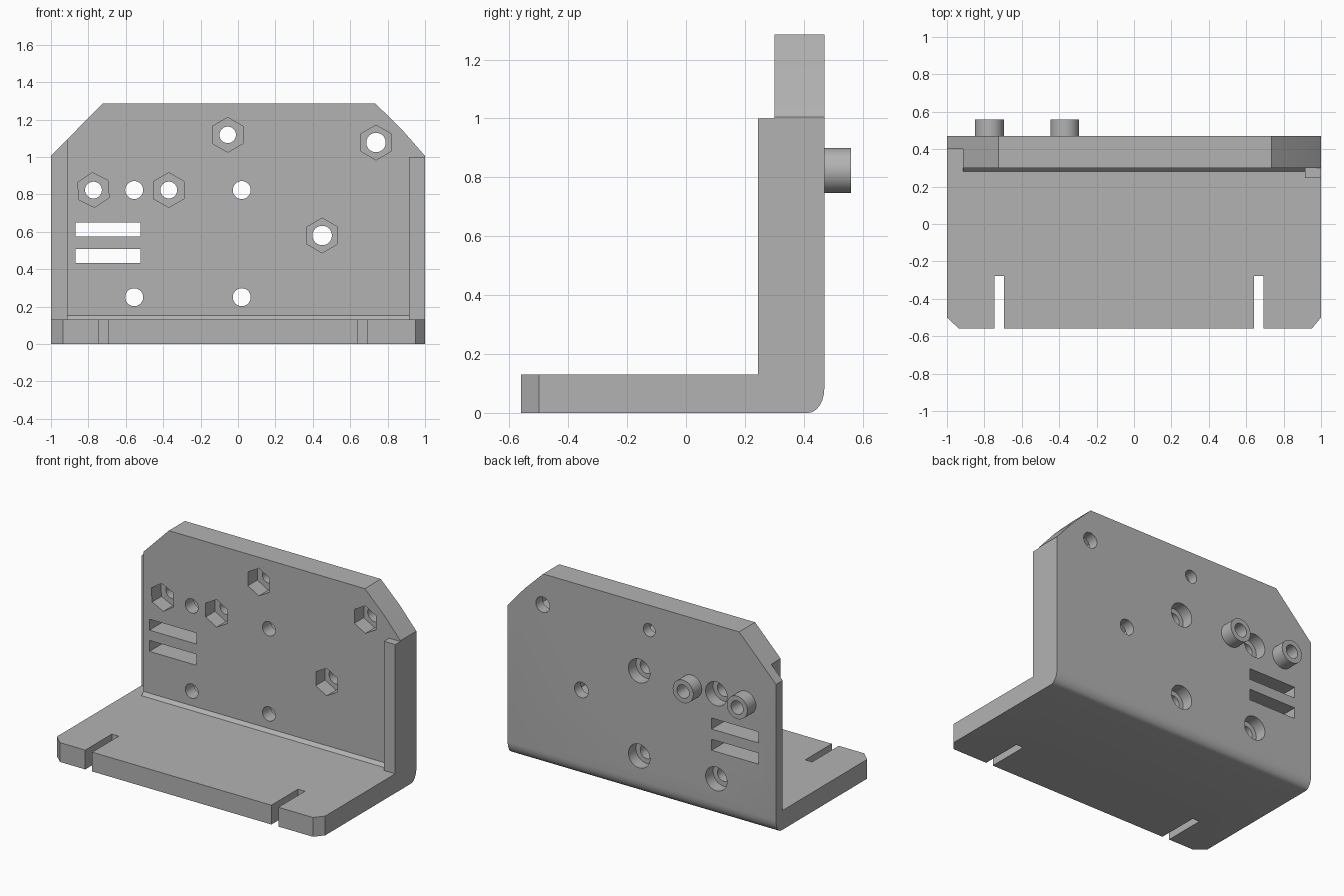
import bpy
import math

if "Cube" in bpy.data.objects:
    bpy.data.objects.remove(bpy.data.objects["Cube"])

grey = bpy.data.materials.new("plain grey")
grey.use_nodes = True
COLOUR = (0.45, 0.45, 0.45, 1)
grey.diffuse_color = COLOUR
grey.node_tree.nodes["Principled BSDF"].inputs["Base Color"].default_value = COLOUR


def prism(name, points, axis, low, high):
    """Extrude a 2D outline along an axis; points hold the other two coordinates."""
    n = len(points)
    place = {"x": lambda p, d: (d, p[0], p[1]),
             "y": lambda p, d: (p[0], d, p[1]),
             "z": lambda p, d: (p[0], p[1], d)}[axis]
    verts = [place(p, d) for d in (low, high) for p in points]
    faces = [tuple(range(n))[::-1], tuple(range(n, 2 * n))]
    faces += [(i, (i + 1) % n, (i + 1) % n + n, i + n) for i in range(n)]
    mesh = bpy.data.meshes.new(name)
    mesh.from_pydata(verts, [], faces)
    mesh.materials.append(grey)
    obj = bpy.data.objects.new(name, mesh)
    bpy.context.collection.objects.link(obj)
    # Make the normals point outwards
    bpy.context.view_layer.objects.active = obj
    bpy.ops.object.select_all(action="DESELECT")
    obj.select_set(True)
    bpy.ops.object.mode_set(mode="EDIT")
    bpy.ops.mesh.select_all(action="SELECT")
    bpy.ops.mesh.normals_make_consistent(inside=False)
    bpy.ops.object.mode_set(mode="OBJECT")
    return obj


def rect(u0, u1, v0, v1):
    return [(u0, v0), (u1, v0), (u1, v1), (u0, v1)]


def ring(x, z, radius, sides, turn=0):
    angles = [math.tau * i / sides + turn for i in range(sides)]
    return [(x + radius * math.cos(a), z + radius * math.sin(a)) for a in angles]


def combine(body, tool, operation="DIFFERENCE"):
    """Apply a boolean and remove the tool."""
    mod = body.modifiers.new(tool.name, "BOOLEAN")
    mod.operation = operation
    mod.solver = "EXACT"
    mod.object = tool
    bpy.context.view_layer.objects.active = body
    bpy.ops.object.modifier_apply(modifier=mod.name)
    bpy.data.objects.remove(tool)


FLOOR, FRONT, BACK = 0.13, 0.30, 0.47
TOP = 1.285

# L-shaped bracket with rounded heel and small inner fillet
heel = [(BACK - 0.055 + 0.055 * math.sin(a), 0.085 - 0.085 * math.cos(a))
        for a in [math.radians(15 * i) for i in range(7)]]
bracket = prism("angle_bracket", [(-0.56, 0)] + heel + [
    (BACK, TOP), (FRONT, TOP), (FRONT, FLOOR + 0.022),
    (FRONT - 0.02, FLOOR), (-0.56, FLOOR)], "x", -1, 1)

# Side ridge on the wall
combine(bracket, prism("side_ridge", rect(0.915, 1, 0.245, 0.35), "z", 0.08, 1.0), "UNION")

# Recess along the opposite side
combine(bracket, prism("side_recess", rect(-1.1, -0.915, 0.1, 0.4), "z", FLOOR, 1.5))

# Cut upper corners of the wall
combine(bracket, prism("left_corner", [
    (0.735, TOP), (0.735, 1.5), (1.2, 1.5), (1.2, 1.005), (1, 1.005), (0.875, 1.148)],
    "y", 0, 0.7))
combine(bracket, prism("right_corner", [
    (-0.725, TOP), (-0.725, 1.5), (-1.2, 1.5), (-1.2, 1.005), (-1, 1.005)], "y", 0, 0.7))

# Base plate: clipped corners and mounting slots
for side, inner in ((-1, 0.935), (1, 0.95)):
    combine(bracket, prism("base_corner", [
        (side * inner, -0.56), (side * inner, -0.7), (side * 1.1, -0.7),
        (side * 1.1, -0.5), (side, -0.5)], "z", -0.1, 0.3))
for x in (-0.72, 0.667):
    combine(bracket, prism("base_slot", rect(x - 0.026, x + 0.026, -0.7, -0.277), "z", -0.1, 0.3))

# Strap slots through the wall
for z in (0.47, 0.613):
    combine(bracket, prism("strap_slot", rect(-0.87, -0.52, z - 0.037, z + 0.037), "y", 0.2, 0.6))

# Rear bosses
for x in (-0.773, -0.37):
    combine(bracket, prism("rear_boss", ring(x, 0.823, 0.077, 40), "y", 0.43, 0.56), "UNION")

# Nut pockets with bolt holes
for x, z, radius, turn in ((-0.055, 1.118, 0.044, 0), (0.738, 1.077, 0.052, 0),
                           (-0.773, 0.823, 0.045, 4), (-0.37, 0.823, 0.045, 0),
                           (0.45, 0.58, 0.052, 0)):
    combine(bracket, prism("nut_pocket", ring(x, z, 0.093, 6, math.radians(30 + turn)),
                           "y", 0.2, 0.4))
    combine(bracket, prism("bolt_hole", ring(x, z, radius, 32), "y", 0.2, 0.7))

# Screw holes counterbored from the back
for x in (-0.555, 0.02):
    for z in (0.25, 0.823):
        combine(bracket, prism("screw_hole", ring(x, z, 0.048, 32), "y", 0.2, 0.7))
        combine(bracket, prism("counterbore", ring(x, z, 0.08, 40), "y", 0.39, 0.7))

# Smooth round surfaces, keep edges sharp
bpy.ops.object.select_all(action="DESELECT")
bracket.select_set(True)
bpy.context.view_layer.objects.active = bracket
bpy.ops.object.shade_smooth_by_angle(angle=math.radians(25))
